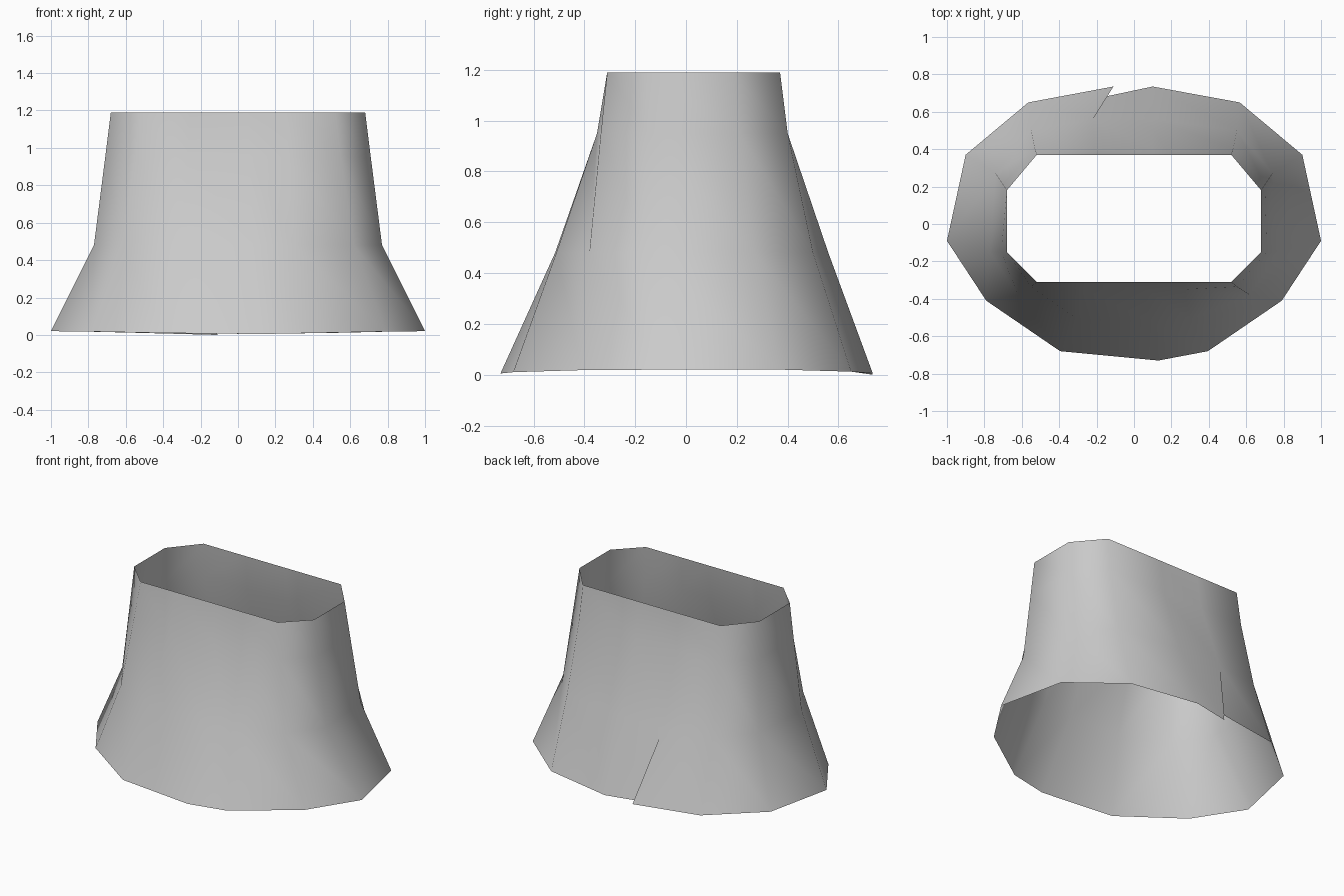
import bpy
import bmesh

cube = bpy.data.objects.get("Cube")
if cube:
    bpy.data.objects.remove(cube)

# One flat cloth colour
grey = bpy.data.materials.new("light_grey_cloth")
grey.use_nodes = True
colour = (0.6, 0.6, 0.6, 1)
grey.diffuse_color = colour
grey.node_tree.nodes["Principled BSDF"].inputs["Base Color"].default_value = colour

# Height of the rings from waist down; the hem height varies per seam
RINGS = (1.19, 0.95, 0.48)


def seam(hem, *points):
    """Vertical seam: plan positions from the waist ring to the hem."""
    return [(x, y, z) for (x, y), z in zip(points, RINGS + (hem,))]


def mirrored(seams):
    return [[(-x, y, z) for x, y, z in s] for s in seams]


# Seams on the left side, from the back to the front
side = [
    seam(0.012, (0.52, 0.37), (0.53, 0.40), (0.55, 0.50), (0.565, 0.65)),
    seam(0.02, (0.68, 0.18), (0.70, 0.21), (0.74, 0.27), (0.90, 0.37)),
    seam(0.02, (0.68, -0.15), (0.71, -0.15), (0.77, -0.15), (1.0, -0.09)),
    seam(0.018, (0.52, -0.31), (0.55, -0.335), (0.62, -0.38), (0.79, -0.41)),
    seam(0.01, (0.26, -0.31), (0.27, -0.35), (0.30, -0.51), (0.395, -0.68)),
]
front = seam(0.005, (0.05, -0.31), (0.06, -0.35), (0.08, -0.515), (0.13, -0.73))
back = seam(0.005, (0.10, 0.37), (0.10, 0.40), (0.10, 0.56), (0.10, 0.735))

# Back slit: an outer flap laps over an inner one below the last ring
slit = ((-0.20, 0.37), (-0.21, 0.40), (-0.22, 0.56))
outer_flap = seam(0.0, *slit, (-0.11, 0.735))
inner_flap = seam(0.008, *slit, (-0.16, 0.68))

seams = [outer_flap] + mirrored(side) + [front] + side[::-1] + [back, inner_flap]

# Loft the open shell between the seams; both flaps share the slit's upper points
bm = bmesh.new()
grid = [[bm.verts.new(p) for p in s] for s in seams]
grid[-1][:3] = grid[0][:3]
for a, b in zip(grid, grid[1:]):
    for i in range(len(RINGS)):
        bm.faces.new((a[i], a[i + 1], b[i + 1], b[i]))
for v in [v for v in bm.verts if not v.link_faces]:
    bm.verts.remove(v)
for f in bm.faces:
    f.smooth = True

mesh = bpy.data.meshes.new("skirt")
bm.to_mesh(mesh)
bm.free()
mesh.materials.append(grey)
skirt = bpy.data.objects.new("skirt", mesh)
bpy.context.collection.objects.link(skirt)
